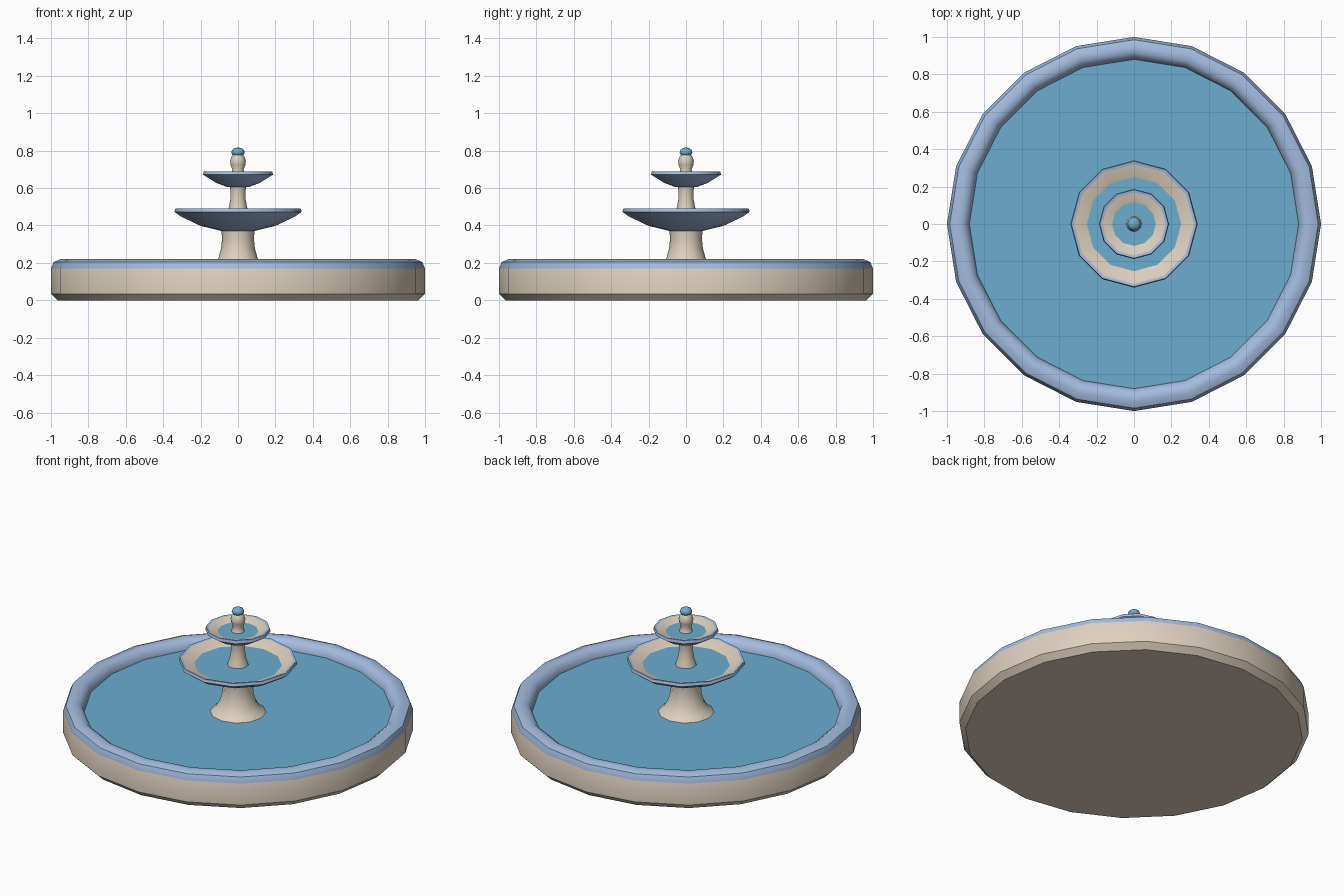
import bpy, bmesh, math

if "Cube" in bpy.data.objects:
    bpy.data.objects.remove(bpy.data.objects["Cube"])


def material(name, r, g, b):
    # sRGB 0-255 to linear
    lin = [((c / 255 + 0.055) / 1.055) ** 2.4 for c in (r, g, b)]
    m = bpy.data.materials.new(name)
    m.diffuse_color = (*lin, 1)
    m.use_nodes = True
    m.node_tree.nodes["Principled BSDF"].inputs["Base Color"].default_value = m.diffuse_color
    return m


stone = material("sand stone", 222, 209, 190)
trim = material("blue trim", 163, 188, 224)
water = material("water", 107, 173, 206)


def lathe(name, profile, sides, mats, rule=None, angle=40):
    """Revolve (radius, z) points; rule(i) picks the material of band i."""
    bm = bmesh.new()
    rings = []
    for r, z in profile:
        if r == 0:
            rings.append([bm.verts.new((0, 0, z))] * sides)
        else:
            rings.append([bm.verts.new((r * math.cos(2 * math.pi * k / sides),
                                        r * math.sin(2 * math.pi * k / sides), z))
                          for k in range(sides)])
    for i in range(len(rings) - 1):
        a, b = rings[i], rings[i + 1]
        for k in range(sides):
            n = (k + 1) % sides
            loop = list(dict.fromkeys([a[k], a[n], b[n], b[k]]))
            f = bm.faces.new(loop)
            f.material_index = rule(i) if rule else 0
    me = bpy.data.meshes.new(name)
    bm.to_mesh(me)
    bm.free()
    for m in mats:
        me.materials.append(m)
    ob = bpy.data.objects.new(name, me)
    bpy.context.collection.objects.link(ob)
    bpy.ops.object.select_all(action='DESELECT')
    ob.select_set(True)
    bpy.context.view_layer.objects.active = ob
    bpy.ops.object.shade_smooth_by_angle(angle=math.radians(angle))
    return ob


def water_disc(name, r, z, sides):
    lathe(name, [(r, z), (0, z)], sides, [water])


# Ground basin with a blue rim
lathe("basin", [(0, 0), (0.965, 0), (1, 0.035), (1, 0.17), (0.985, 0.205), (0.95, 0.22),
                (0.915, 0.215), (0.89, 0.195), (0.88, 0.16), (0.88, 0.13), (0, 0.13)],
      20, [stone, trim], lambda i: 1 if 3 <= i <= 8 else 0)
water_disc("basin_water", 0.88, 0.16, 20)

# Columns
lathe("lower_column", [(0.165, 0.13), (0.16, 0.16), (0.13, 0.185), (0.105, 0.225), (0.09, 0.28),
                       (0.085, 0.33), (0.09, 0.38)], 12, [stone])
lathe("upper_column", [(0.065, 0.44), (0.058, 0.465), (0.048, 0.50), (0.041, 0.54),
                       (0.041, 0.59), (0.046, 0.615)], 12, [stone])

# Bowls: blue outside and lip, stone inside
lathe("lower_bowl", [(0, 0.37), (0.085, 0.37), (0.20, 0.398), (0.305, 0.448), (0.34, 0.473),
                     (0.335, 0.49), (0.32, 0.488), (0.25, 0.455), (0.15, 0.43), (0, 0.425)],
      12, [stone, trim], lambda i: 1 if i <= 5 else 0)
water_disc("lower_bowl_water", 0.252, 0.457, 12)
lathe("upper_bowl", [(0, 0.605), (0.055, 0.605), (0.115, 0.627), (0.163, 0.657), (0.187, 0.672),
                     (0.183, 0.69), (0.168, 0.688), (0.115, 0.667), (0.06, 0.65), (0, 0.645)],
      12, [stone, trim], lambda i: 1 if i <= 5 else 0)
water_disc("upper_bowl_water", 0.117, 0.668, 12)

# Finial and its water ball
lathe("finial", [(0.045, 0.65), (0.036, 0.675), (0.03, 0.70), (0.04, 0.725), (0.042, 0.745),
                 (0.036, 0.765), (0.026, 0.78), (0, 0.785)], 12, [stone])
ball = [(0.036 * math.sin(math.pi * t / 6), 0.792 - 0.025 * math.cos(math.pi * t / 6))
        for t in range(1, 6)]
lathe("water_ball", [(0, 0.767)] + ball + [(0, 0.817)], 10, [water], angle=60)

# Consistent outward normals
for ob in bpy.context.collection.objects:
    bm = bmesh.new()
    bm.from_mesh(ob.data)
    bmesh.ops.recalc_face_normals(bm, faces=bm.faces)
    if ob.name.endswith("_water"):
        for f in bm.faces:
            if f.normal.z < 0:
                f.normal_flip()
    bm.to_mesh(ob.data)
    bm.free()
